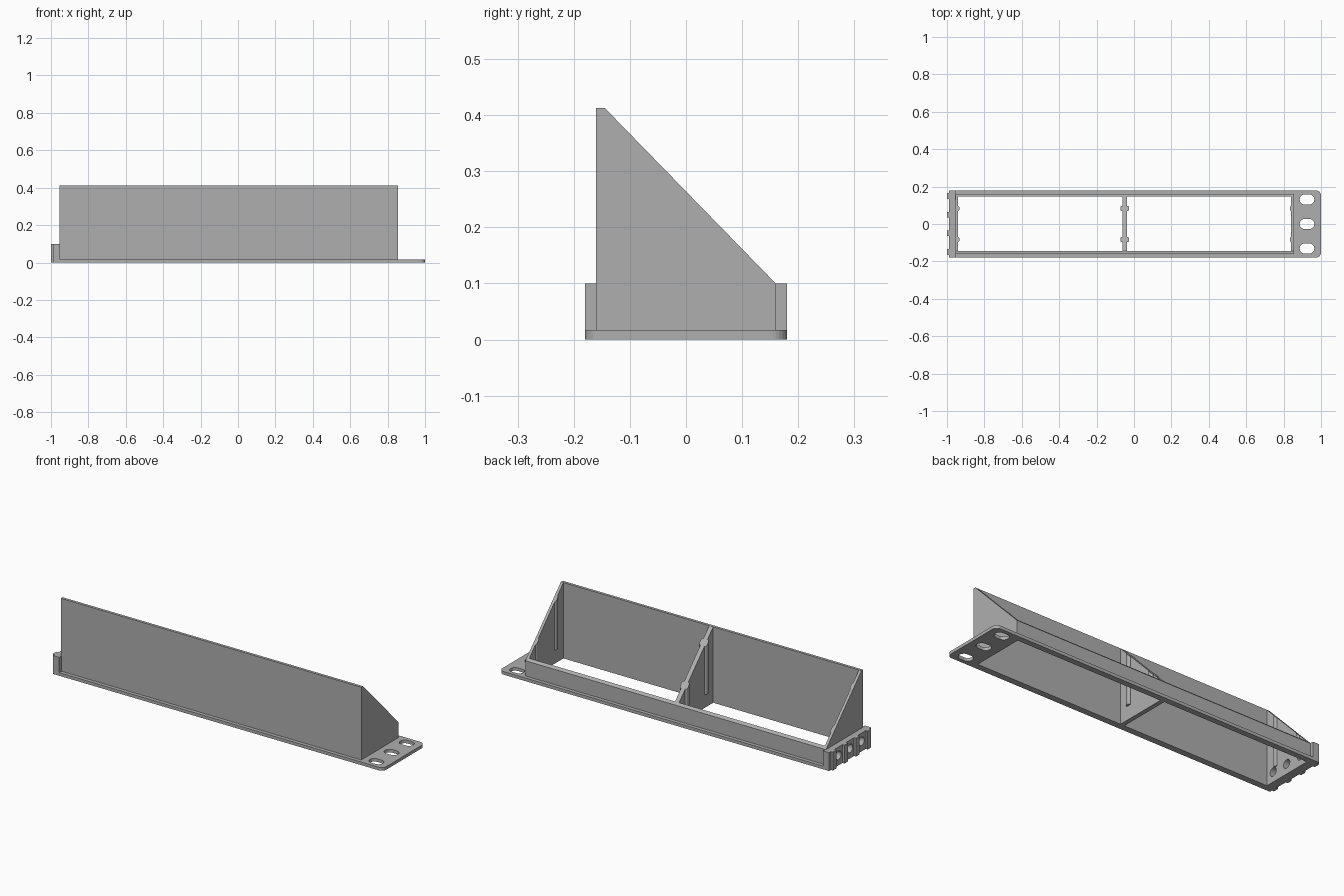
import bpy, math
from mathutils import Vector

if "Cube" in bpy.data.objects:
    bpy.data.objects.remove(bpy.data.objects["Cube"])

grey = bpy.data.materials.new("plain grey")
grey.use_nodes = True
grey.diffuse_color = (0.43, 0.43, 0.43, 1)
grey.node_tree.nodes["Principled BSDF"].inputs["Base Color"].default_value = (0.43, 0.43, 0.43, 1)

FRONT, BACK = -0.16, 0.16
WALL = 0.015
LEFT, RIGHT, MID = -0.955, 0.855, -0.05
PLATE = 0.017
TOP, LOW = 0.413, 0.1


def slope(y):
    """Height of the slanted upper edge at depth y."""
    return TOP + (LOW - TOP) * (y - FRONT - WALL) / (BACK - FRONT - WALL)


def rounded(cx, cy, w, h, radii, steps=6):
    """Counter-clockwise rounded rectangle; radii start at +x +y."""
    pts = []
    for i, (sx, sy) in enumerate([(1, 1), (-1, 1), (-1, -1), (1, -1)]):
        r = radii[i]
        if not r:
            pts.append((cx + sx * w / 2, cy + sy * h / 2))
            continue
        for k in range(steps + 1):
            a = math.pi / 2 * (i + k / steps)
            pts.append((cx + sx * (w / 2 - r) + r * math.cos(a),
                        cy + sy * (h / 2 - r) + r * math.sin(a)))
    return pts


def prism(name, pts, lo, hi, axis="z"):
    """Extrude an outline along z, or a y-z outline along x."""
    put = (lambda p, t: (p[0], p[1], t)) if axis == "z" else (lambda p, t: (t, p[0], p[1]))
    n = len(pts)
    verts = []
    for end in (lo, hi):
        verts += [put(p, end(p[1]) if callable(end) else end) for p in pts]
    faces = [tuple(reversed(range(n))), tuple(range(n, 2 * n))]
    faces += [(i, (i + 1) % n, n + (i + 1) % n, n + i) for i in range(n)]
    mesh = bpy.data.meshes.new(name)
    mesh.from_pydata(verts, [], faces)
    mesh.materials.append(grey)
    obj = bpy.data.objects.new(name, mesh)
    bpy.context.collection.objects.link(obj)
    return obj


def block(name, x0, x1, y0, y1, z0, z1):
    return prism(name, [(x0, y0), (x1, y0), (x1, y1), (x0, y1)], z0, z1)


def cut(obj, cutters):
    """Subtract the cutters and drop them afterwards."""
    for c in cutters:
        mod = obj.modifiers.new("cut", "BOOLEAN")
        mod.operation, mod.solver, mod.object = "DIFFERENCE", "EXACT", c
    graph = bpy.context.evaluated_depsgraph_get()
    mesh = bpy.data.meshes.new_from_object(obj.evaluated_get(graph))
    obj.modifiers.clear()
    obj.data = mesh
    for c in cutters:
        bpy.data.objects.remove(c)


def cells():
    """The two open compartments either side of the divider."""
    y0, y1 = FRONT + WALL, BACK - 0.012
    return [block("cell", LEFT + WALL, MID - 0.012, y0, y1, -0.1, 0.6),
            block("cell", MID + 0.012, RIGHT - WALL, y0, y1, -0.1, 0.6)]


def bolt_holes():
    """Round holes through the connecting end."""
    return [prism("hole", rounded(y, 0.055, 0.046, 0.046, [0.023] * 4), -1.1, -0.92, "x")
            for y in (-0.1, 0, 0.1)]


# Base plate with rounded mounting end and three oblong holes
plate = prism("base_plate", rounded(0.006, 0, 1.988, 0.36, [0.028, 0, 0, 0.028]), 0, PLATE)
slots = [prism("slot", rounded(0.925, y, 0.078, 0.054, [0.026] * 4), -0.1, 0.1)
         for y in (-0.131, 0, 0.131)]
cut(plate, cells() + slots)

# Walls: tall front, sloping ends and divider, low back
profile = [(FRONT, PLATE), (BACK, PLATE), (BACK, LOW), (FRONT + WALL, TOP), (FRONT, TOP)]
walls = prism("walls", profile, LEFT, RIGHT, "x")
cut(walls, cells() + bolt_holes())

# Connecting end block
end = block("end_block", -0.988, LEFT, -0.18, 0.18, PLATE, LOW)
cut(end, bolt_holes())
for side in (-1, 1):
    block("end_block_lip", LEFT, -0.951, *sorted((side * 0.16, side * 0.18)), PLATE, LOW)

# Upright ridges on the outside of the end block
for y in (-0.15, -0.05, 0.05, 0.15):
    block("end_ridge", -1, -0.988, y - 0.015, y + 0.015, 0, LOW)

# Vertical ribs on the ends and divider, following the slope
for x, width in ((LEFT + 0.011, 0.02), (MID, 0.046), (RIGHT - 0.011, 0.02)):
    for y in (-0.083, 0.083):
        prism("wall_rib", rounded(x, y, width, 0.026, [0.007] * 4, 3), 0.075, slope)
